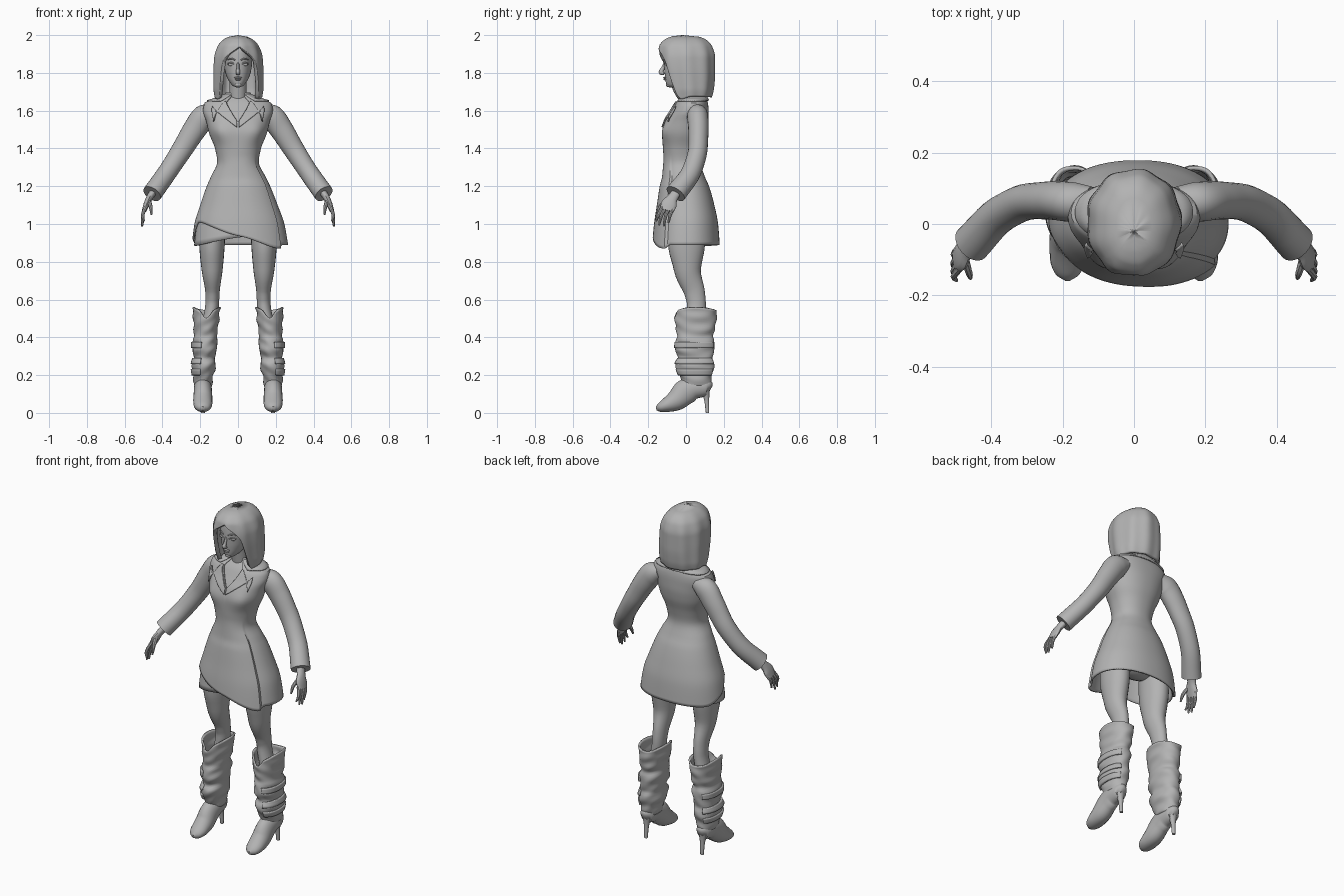
import bpy, bmesh, math
from mathutils import Vector

if "Cube" in bpy.data.objects:
    bpy.data.objects.remove(bpy.data.objects["Cube"])

grey = bpy.data.materials.new("plain_grey")
grey.diffuse_color = (0.45, 0.45, 0.45, 1)
grey.use_nodes = True
grey.node_tree.nodes["Principled BSDF"].inputs["Base Color"].default_value = grey.diffuse_color
PI = math.pi


def curve(pts, t):
    """Monotone cubic through rows (t, values...), with rows sorted by t."""
    t = min(max(t, pts[0][0]), pts[-1][0])
    k = 0
    while k < len(pts) - 2 and t > pts[k + 1][0]:
        k += 1

    def slope(i, c):
        if i == 0 or i == len(pts) - 1:
            j = min(i, len(pts) - 2)
            return (pts[j + 1][c] - pts[j][c]) / (pts[j + 1][0] - pts[j][0])
        d0 = (pts[i][c] - pts[i - 1][c]) / (pts[i][0] - pts[i - 1][0])
        d1 = (pts[i + 1][c] - pts[i][c]) / (pts[i + 1][0] - pts[i][0])
        return 0 if d0 * d1 <= 0 else 2 * d0 * d1 / (d0 + d1)
    h = pts[k + 1][0] - pts[k][0]
    u = (t - pts[k][0]) / h
    return [(2*u**3 - 3*u*u + 1) * pts[k][c] + (u**3 - 2*u*u + u) * h * slope(k, c)
            + (3*u*u - 2*u**3) * pts[k + 1][c] + (u**3 - u*u) * h * slope(k + 1, c)
            for c in range(1, len(pts[0]))]


def finish(name, bm, mirror=False, thick=0, angle=40):
    me = bpy.data.meshes.new(name)
    bm.to_mesh(me)
    bm.free()
    me.materials.append(grey)
    ob = bpy.data.objects.new(name, me)
    bpy.context.collection.objects.link(ob)
    bpy.ops.object.select_all(action='DESELECT')
    ob.select_set(True)
    bpy.context.view_layer.objects.active = ob
    bpy.ops.object.shade_smooth_by_angle(angle=math.radians(angle))
    if thick:
        m = ob.modifiers.new("thickness", 'SOLIDIFY')
        m.thickness, m.offset = thick, -1
    if mirror:
        m = ob.modifiers.new("mirror", 'MIRROR')
        m.use_mirror_merge = False
    return ob


def shell(name, prof, top, bot, a0=-PI, a1=PI, n=72, rows=28, off=lambda a, z: 0,
          cx=lambda z: 0, p=2.2, thick=0.01, mirror=False, angle=40):
    """Wrapped sheet over profile rows (z, half width, front y, back y); a = 0 faces front."""
    prof = sorted(prof)
    bm = bmesh.new()
    full = abs(a1 - a0 - 2 * PI) < 1e-6
    cols = []
    for i in range(n if full else n + 1):
        a = a0 + (a1 - a0) * i / n
        s, c = math.sin(a), math.cos(a)
        sx, cy = [math.copysign(abs(v) ** (2 / p), v) for v in (s, c)]
        zt, zb, col = top(a), bot(a), []
        for j in range(rows + 1):
            z = zt + (zb - zt) * j / rows
            hw, yf, yb = curve(prof, z)
            o = off(a, z)
            col.append(bm.verts.new((cx(z) + (hw + o) * sx,
                                     (yf + yb) / 2 - ((yb - yf) / 2 + o) * cy, z)))
        cols.append(col)
    for i in range(n):
        l, r = cols[i], cols[(i + 1) % len(cols)]
        for j in range(rows):
            bm.faces.new((l[j], l[j + 1], r[j + 1], r[j]))
    return finish(name, bm, mirror, thick, angle)


def tube(name, pts, n=20, steps=5, ref=(0, 1, 0), mirror=False):
    """Capped tube through (x, y, z, radius along ref, other radius)."""
    rows = [(i, *q) for i, q in enumerate(pts)]
    m = (len(pts) - 1) * steps
    c = [curve(rows, i / steps) for i in range(m + 1)]
    bm, rings = bmesh.new(), []
    for i, q in enumerate(c):
        t = (Vector(c[min(i + 1, m)][:3]) - Vector(c[max(i - 1, 0)][:3])).normalized()
        u = Vector(ref)
        u = (u - t * u.dot(t)).normalized()
        v = t.cross(u)
        rings.append([bm.verts.new(Vector(q[:3]) + u * q[3] * math.cos(2*PI*k/n)
                                   + v * q[4] * math.sin(2*PI*k/n)) for k in range(n)])
    for r, s in zip(rings, rings[1:]):
        for k in range(n):
            bm.faces.new((r[k], r[(k + 1) % n], s[(k + 1) % n], s[k]))
    bm.faces.new(rings[0])
    bm.faces.new(rings[-1])
    bmesh.ops.recalc_face_normals(bm, faces=bm.faces)
    return finish(name, bm, mirror)


def blob(name, loc, size, mirror=False):
    bm = bmesh.new()
    bmesh.ops.create_uvsphere(bm, u_segments=16, v_segments=10, radius=1)
    for v in bm.verts:
        v.co = [l + s * x for l, s, x in zip(loc, size, v.co)]
    return finish(name, bm, mirror)


# Coat: flared body, V neck, slanted hem and a raised overlapping front
coat = [(1.69, .055, -.005, .09), (1.67, .105, -.03, .105), (1.645, .175, -.055, .115),
        (1.6, .185, -.08, .12), (1.55, .17, -.108, .12), (1.48, .153, -.125, .112),
        (1.4, .122, -.122, .09), (1.33, .11, -.118, .078), (1.25, .145, -.12, .1),
        (1.2, .168, -.13, .122), (1.1, .205, -.145, .15), (1.0, .238, -.16, .17),
        (.87, .258, -.172, .18)]
hem = [(-PI, .89), (-2.2, .885), (-1.6, .93), (-1.15, 1.01), (0, .936), (.9, .87),
       (1.05, .89), (PI, .89)]
EDGE = .92


def coat_off(a, z):
    bust = sum(math.exp(-((a - s) / .35) ** 2) for s in (-.55, .55))
    o = .013 * bust * math.exp(-((z - 1.49) / .055) ** 2)
    if -.9 < a < EDGE and z < 1.36:
        o += .012 * min(1, (a + .9) / 1.2) * min(1, (1.36 - z) / .15)
    return o


def coat_cx(z):
    return .01 * min(1, max(0, (1.3 - z) / .4))


shell("coat", coat, lambda a: 1.54 + .15 * min(1, abs(a) / .45), lambda a: curve(hem, a)[0],
      n=96, rows=48, off=coat_off, cx=coat_cx)
under = [(-2.6, .9), (-1.4, .885), (0, .93), (.5, .95)]
shell("under_panel", coat, lambda a: 1.12, lambda a: curve(under, a)[0], -2.6, .5, 40, 8,
      off=lambda a, z: -.013, cx=coat_cx, thick=.006)

# Collar and lapels
shell("collar", coat, lambda a: 1.697, lambda a: 1.655, .55, 2 * PI - .55, 48, 5,
      off=lambda a, z: .01, thick=.008)
shell("lapel", coat, lambda a: 1.54 + .33 * min(a, .36) - .3 * max(0, a - .36),
      lambda a: 1.51 + .15 * a, .02, .75, 16, 12,
      off=lambda a, z: coat_off(a, z) + .008, thick=.008, mirror=True)

# Sleeves and hands
tube("sleeve", [(.12, .06, 1.595, .045, .04), (.18, .062, 1.565, .056, .066),
                (.23, .066, 1.5, .054, .062), (.289, .064, 1.405, .051, .056),
                (.37, .03, 1.28, .052, .051), (.455, -.055, 1.16, .056, .052)],
     n=24, mirror=True)
tube("hand", [(.445, -.045, 1.175, .026, .02), (.468, -.07, 1.14, .028, .018),
              (.484, -.09, 1.105, .042, .016), (.497, -.1, 1.07, .036, .012)],
     n=14, mirror=True)
for i, (y, tx, ty, tz) in enumerate([(-.131, .497, -.158, 1.015), (-.111, .506, -.143, .993),
                                     (-.09, .508, -.118, .988), (-.071, .503, -.093, 1.005)]):
    tube("finger_%d" % (i + 1), [(.489, y + .006, 1.09, .01, .01),
                                 (.505, (y + ty) / 2 - .003, 1.045, .009, .009),
                                 (tx, ty, tz, .005, .005)], n=8, steps=3, mirror=True)
tube("thumb", [(.473, -.1, 1.125, .013, .011), (.462, -.137, 1.09, .011, .01),
               (.458, -.152, 1.05, .005, .005)], n=8, steps=3, mirror=True)

# Neck, chest and face
tube("neck", [(0, .03, 1.6, .055, .06), (0, .022, 1.66, .045, .046), (0, .005, 1.77, .045, .045)])
shell("chest", coat, lambda a: 1.69, lambda a: 1.48, -1, 1, 30, 10,
      off=lambda a, z: -.012, thick=.004)
face = [(1.722, .004, -.085, -.06), (1.727, .022, -.098, -.03), (1.745, .04, -.106, .02),
        (1.775, .058, -.11, .06), (1.81, .069, -.114, .09), (1.86, .075, -.117, .11),
        (1.91, .076, -.114, .11), (1.955, .055, -.08, .08), (1.97, .004, -.01, .01)]
shell("head", face, lambda a: 1.97, lambda a: 1.722, n=40, rows=32, thick=0)
tube("nose", [(0, -.11, 1.852, .008, .007), (0, -.122, 1.825, .01, .008),
              (0, -.132, 1.804, .013, .012), (0, -.115, 1.793, .006, .01)], n=10)
blob("upper_lip", (0, -.111, 1.775, ), (.021, .01, .005))
blob("lower_lip", (0, -.109, 1.766), (.017, .01, .006))
blob("chin", (0, -.093, 1.737), (.02, .014, .012))
blob("eye", (.035, -.1, 1.844), (.017, .009, .008), True)
tube("upper_eyelid", [(.016, -.113, 1.845, .003, .003), (.035, -.11, 1.854, .004, .003),
                      (.055, -.094, 1.848, .003, .003)], n=6, ref=(0, 0, 1), mirror=True)
tube("eyebrow", [(.015, -.117, 1.868, .003, .003), (.036, -.11, 1.876, .004, .004),
                 (.058, -.092, 1.869, .002, .002)], n=6, ref=(0, 0, 1), mirror=True)

# Bobbed hair with a parted fringe framing the face
hair = [(1.64, .118, -.085, .12), (1.67, .125, -.095, .135), (1.72, .132, -.115, .147),
        (1.8, .132, -.138, .153), (1.88, .128, -.15, .153), (1.94, .11, -.142, .138),
        (1.975, .08, -.115, .108), (1.993, .045, -.075, .065), (2.0, .001, -.02, -.018)]
fringe = [(0, 1.94), (.7, 1.86), (.8, 1.8), (.92, 1.69), (1.1, 1.66), (1.6, 1.675), (PI, 1.67)]
shell("hair", hair, lambda a: 2.0, lambda a: curve(fringe, abs(a - .06))[0], n=90, rows=36,
      p=2.1, thick=.022, off=lambda a, z: .003 * math.sin(9 * a) * min(1, (2 - z) / .1))

# Legs and hips
tube("leg", [(.13, .01, 1.08, .1, .072), (.138, .003, .9, .098, .068),
             (.137, .008, .76, .072, .056), (.135, .045, .64, .055, .038),
             (.137, .055, .57, .05, .036), (.16, .055, .45, .05, .036)], n=24, mirror=True)
blob("hips", (0, .01, 1.08), (.17, .11, .12))

# Boots: slouched shaft, side straps, pointed foot and thin heel
shaft = [(.14, .047, -.012, .126), (.17, .049, -.02, .132), (.2, .054, -.038, .138),
         (.225, .06, -.048, .144), (.265, .062, -.055, .15), (.29, .056, -.042, .14),
         (.34, .064, -.058, .15), (.385, .066, -.055, .15), (.41, .06, -.045, .142),
         (.45, .065, -.056, .155), (.52, .07, -.06, .163), (.56, .076, -.064, .168)]


def boot_cx(z):
    return .186 - .018 * min(1, max(0, (z - .15) / .35))


def folds(a, z):
    return .004 * math.sin(85 * z + 2.5 * math.sin(a)) * math.sin(2 * a + 9 * z)


shell("boot_shaft", shaft,
      lambda a: .55 + .008 * math.cos(2 * a + PI) - .04 * math.exp(-(a / .4) ** 2),
      lambda a: .14, n=48, rows=40, off=folds, cx=boot_cx, mirror=True, angle=60)
for i, z in enumerate((.215, .275, .36)):
    shell("boot_strap_%d" % (i + 1), shaft, lambda a: z + .016, lambda a: z - .016, .25, 2.7, 24, 4,
          off=lambda a, zz: .008, cx=boot_cx, thick=.012, mirror=True)
foot = [(.13, .105, .145, .014), (.11, .09, .18, .038), (.05, .075, .19, .047),
        (0, .045, .18, .048), (-.05, .012, .125, .051), (-.1, .003, .083, .049),
        (-.14, .004, .052, .034), (-.158, .014, .034, .008)]
tube("boot_foot", [(.186, y, (b + t) / 2, (t - b) / 2, w) for y, b, t, w in foot],
     ref=(0, 0, 1), mirror=True)
tube("boot_heel", [(.186, .1, .125, .028, .03), (.186, .109, .075, .014, .015),
                   (.186, .114, 0, .009, .01)], n=12, mirror=True)
